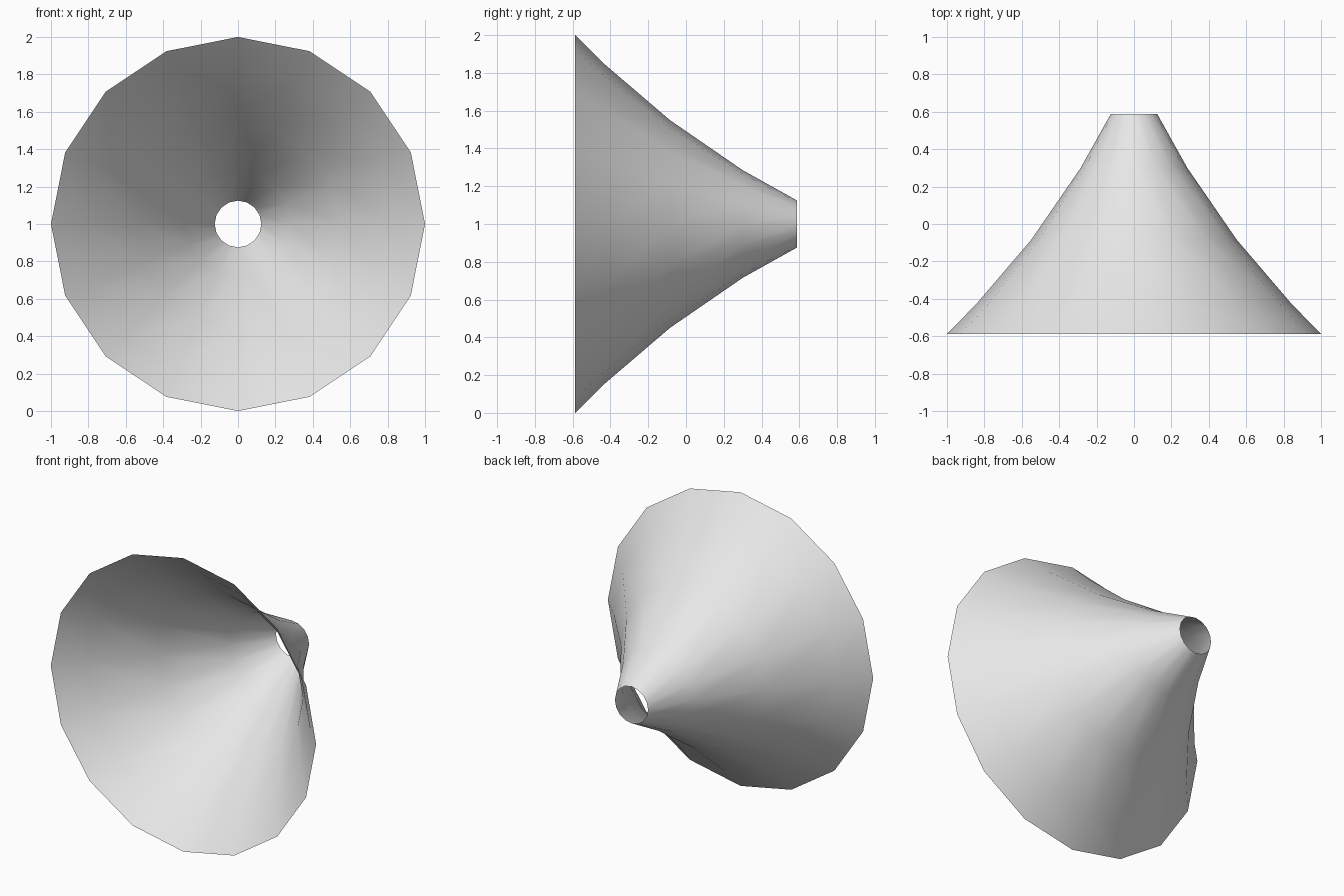
import bpy
import bmesh
from math import cos, sin, pi

cube = bpy.data.objects.get("Cube")
if cube:
    bpy.data.objects.remove(cube, do_unlink=True)

SIDES = 16
CENTRE_Z = 1.0
# (y, radius) from the wide front rim to the narrow back neck
PROFILE = [(-0.587, 1.0), (-0.43, 0.845), (-0.085, 0.55), (0.30, 0.285), (0.587, 0.125)]

# Plain light grey
grey = bpy.data.materials.new("light_grey")
grey.use_nodes = True
colour = (0.8, 0.8, 0.8, 1.0)
grey.diffuse_color = colour
grey.node_tree.nodes["Principled BSDF"].inputs["Base Color"].default_value = colour

# Thin open flared horn, lofted ring by ring along y
bm = bmesh.new()
rings = []
for y, r in PROFILE:
    angles = [2 * pi * i / SIDES for i in range(SIDES)]
    rings.append([bm.verts.new((r * cos(a), y, CENTRE_Z + r * sin(a))) for a in angles])
for front, back in zip(rings, rings[1:]):
    for i in range(SIDES):
        j = (i + 1) % SIDES
        face = bm.faces.new((front[i], front[j], back[j], back[i]))
        face.smooth = True
        # Keep the normals pointing outward
        c = face.calc_center_median()
        face.normal_update()
        if face.normal.x * c.x + face.normal.z * (c.z - CENTRE_Z) < 0:
            face.normal_flip()

mesh = bpy.data.meshes.new("flared_horn")
bm.to_mesh(mesh)
bm.free()
mesh.materials.append(grey)
horn = bpy.data.objects.new("flared_horn", mesh)
bpy.context.collection.objects.link(horn)
